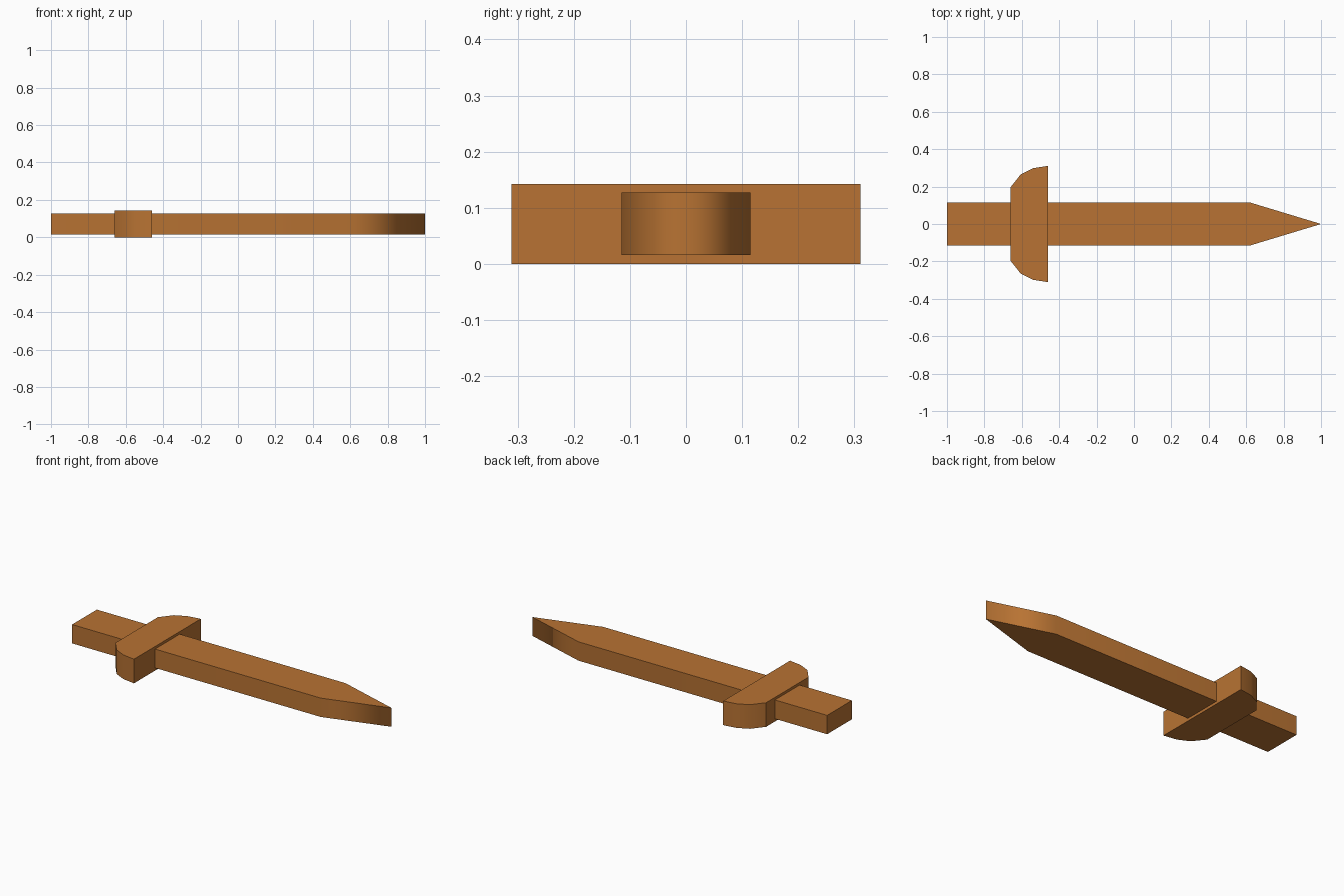
import bpy
import bmesh

if "Cube" in bpy.data.objects:
    bpy.data.objects.remove(bpy.data.objects["Cube"])

wood = bpy.data.materials.new("warm_wood")
wood.diffuse_color = (0.479, 0.171, 0.033, 1)
wood.use_nodes = True
wood.node_tree.nodes["Principled BSDF"].inputs["Base Color"].default_value = wood.diffuse_color


def prism(name, outline, z0, z1, sharp_corners):
    """Extrude an x/y outline; upright edges are smooth except sharp_corners."""
    bm = bmesh.new()
    low = [bm.verts.new((x, y, z0)) for x, y in outline]
    high = [bm.verts.new((x, y, z1)) for x, y in outline]
    bm.faces.new(high)
    bm.faces.new(low[::-1])
    n = len(outline)
    for i in range(n):
        j = (i + 1) % n
        bm.faces.new((low[i], low[j], high[j], high[i]))
    bmesh.ops.recalc_face_normals(bm, faces=bm.faces)
    uprights = {frozenset((low[i], high[i])): i for i in range(n)}
    for f in bm.faces:
        f.smooth = True
    for e in bm.edges:
        i = uprights.get(frozenset(e.verts))
        e.smooth = i is not None and i not in sharp_corners
    mesh = bpy.data.meshes.new(name)
    bm.to_mesh(mesh)
    bm.free()
    mesh.materials.append(wood)
    obj = bpy.data.objects.new(name, mesh)
    bpy.context.collection.objects.link(obj)
    return obj


# Handle and pointed blade, cut from one plank
prism("blade_and_handle",
      [(-1, -0.115), (0.62, -0.115), (1, 0), (0.62, 0.115), (-1, 0.115)],
      0.016, 0.127, {0, 4})

# Crossguard with rounded ends, mirrored across the blade
half = [(-0.66, 0.197), (-0.605, 0.266), (-0.54, 0.298), (-0.46, 0.311)]
guard = [(x, -y) for x, y in half] + half[::-1]
prism("crossguard", guard, 0.0, 0.142, {0, 3, 4, 7})
